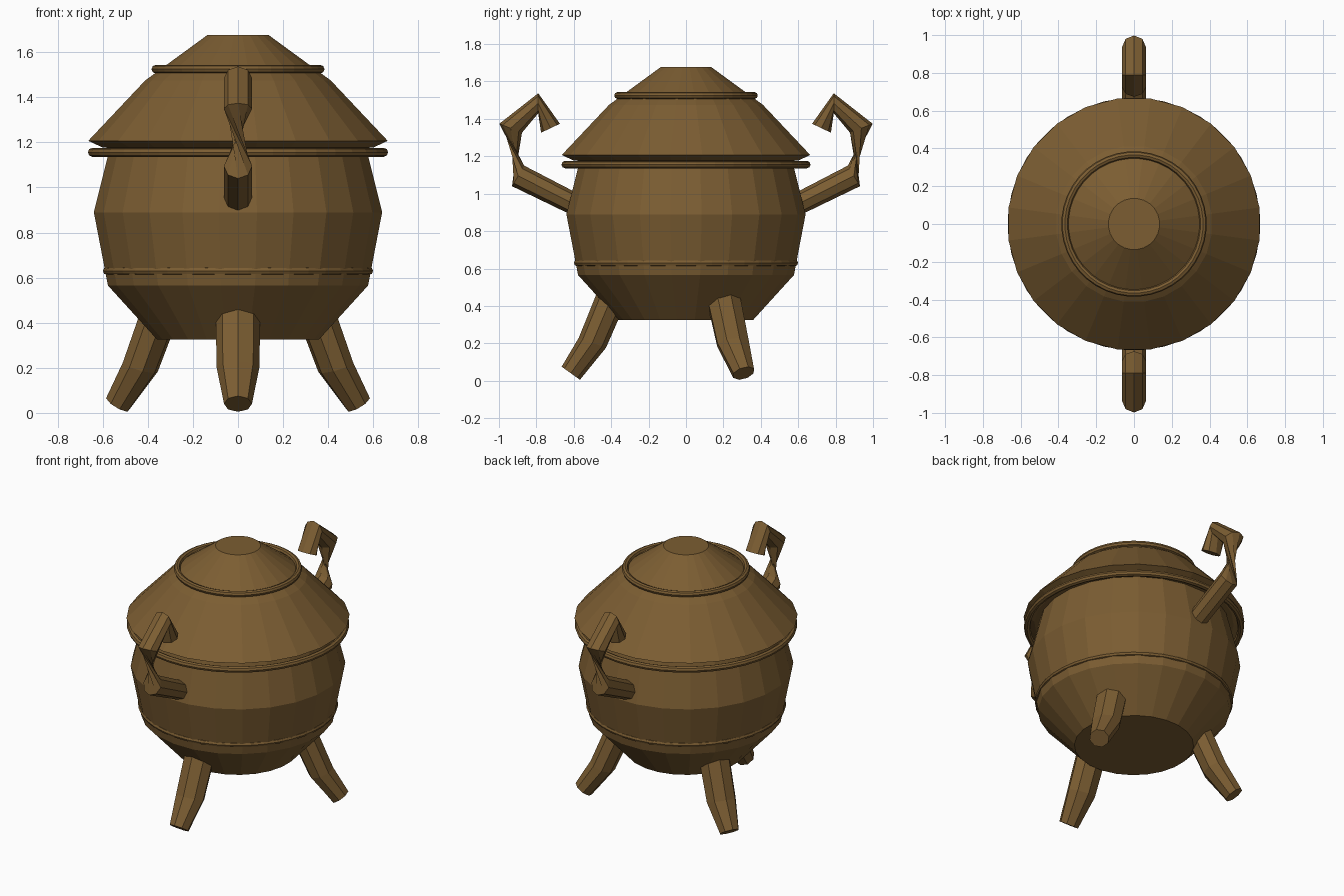
import bpy, bmesh, math
from mathutils import Vector, Matrix

if "Cube" in bpy.data.objects:
    bpy.data.objects.remove(bpy.data.objects["Cube"])

bronze = bpy.data.materials.new("aged bronze")
bronze.diffuse_color = (0.2, 0.11, 0.032, 1)
bronze.use_nodes = True
bronze.node_tree.nodes["Principled BSDF"].inputs["Base Color"].default_value = bronze.diffuse_color


def finish(name, bm):
    bmesh.ops.recalc_face_normals(bm, faces=bm.faces)
    me = bpy.data.meshes.new(name)
    bm.to_mesh(me)
    bm.free()
    me.materials.append(bronze)
    ob = bpy.data.objects.new(name, me)
    bpy.context.collection.objects.link(ob)
    return ob


def loft(name, rings, closed=False, caps=True, twist_at=None):
    """Join rings of points; twist_at flips the joint by half a turn."""
    bm = bmesh.new()
    vs = [[bm.verts.new(p) for p in r] for r in rings]
    n, m = len(rings[0]), len(rings)
    off = 0
    for k in range(m if closed else m - 1):
        a, b = vs[k], vs[(k + 1) % m]
        flip = k == twist_at
        if flip:
            off = n // 2
        oa = 0 if flip else off
        for i in range(n):
            p, q = a[(i + oa) % n], a[(i + 1 + oa) % n]
            r, s = b[(i + 1 + off) % n], b[(i + off) % n]
            if flip:
                bm.faces.new((p, q, r))
                bm.faces.new((p, r, s))
            else:
                bm.faces.new((p, q, r, s))
    if caps and not closed:
        bm.faces.new(vs[0])
        bm.faces.new(vs[-1])
    return finish(name, bm)


def lathe(name, profile, n=24, closed=False):
    rings = [[(r * math.cos(t), r * math.sin(t), z)
              for t in [(i + 0.5) * math.tau / n for i in range(n)]]
             for r, z in profile]
    return loft(name, rings, closed)


def tube(name, pairs, widths, angle, twist_at=None):
    """Octagonal tube given outer and inner (distance, height) per section."""
    rot = Matrix.Rotation(angle, 3, 'Z')
    rings = []
    for (o, i), w in zip(pairs, widths):
        o, i = Vector((0, -o[0], o[1])), Vector((0, -i[0], i[1]))
        c, h = (o + i) / 2, (o - i) / 2
        rings.append([rot @ (c + h * math.cos(t) + Vector((w * math.sin(t), 0, 0)))
                      for t in [k * math.tau / 8 for k in range(8)]])
    return loft(name, rings, twist_at=twist_at)


# Bowl and lid
lathe("bowl", [(0.362, 0.325), (0.582, 0.565), (0.645, 0.89), (0.582, 1.14), (0.57, 1.19)])
lathe("lid", [(0.56, 1.175), (0.605, 1.177), (0.67, 1.207), (0.415, 1.475), (0.136, 1.677)])

# Decorative rings
for name, R, z, r in (("lower_band", 0.583, 0.63, 0.018),
                      ("rim_ring", 0.648, 1.156, 0.02),
                      ("lid_ring", 0.366, 1.525, 0.019)):
    lathe(name, [(R + r * math.cos(k * math.tau / 8), z + r * math.sin(k * math.tau / 8))
                 for k in range(8)], 40, True)

# Three splayed legs
leg = [((0.44, 0.56), (0.29, 0.49)), ((0.573, 0.23), (0.428, 0.176)),
       ((0.665, 0.075), (0.567, 0.005))]
for k, name in enumerate(("front_leg", "right_leg", "left_leg")):
    tube(name, leg, (0.1, 0.095, 0.062), k * math.tau / 3)

# Two hooked handles with a pinched half-twist
handle = [((0.52, 0.842), (0.47, 0.945)), ((0.93, 1.04), (0.865, 1.15)),
          ((0.998, 1.374), (0.877, 1.326)), ((0.79, 1.537), (0.79, 1.43)),
          ((0.674, 1.374), (0.775, 1.326))]
for k, name in enumerate(("front_handle", "back_handle")):
    tube(name, handle, (0.063,) * 5, k * math.pi, twist_at=1)
